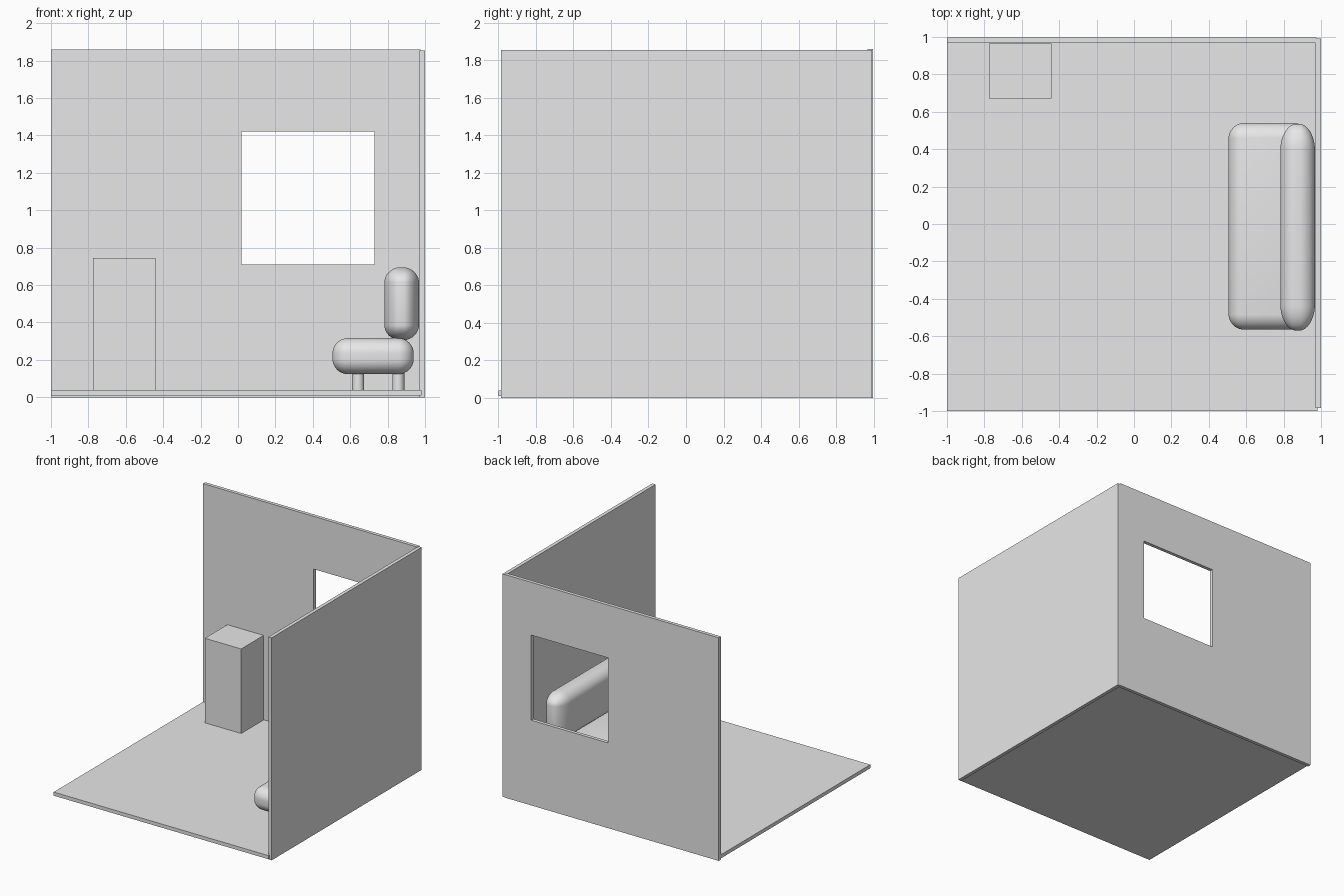
import bpy, bmesh
from mathutils import Vector

if "Cube" in bpy.data.objects:
    bpy.data.objects.remove(bpy.data.objects["Cube"])

grey = bpy.data.materials.new("light_grey")
grey.diffuse_color = (0.8, 0.8, 0.8, 1)
grey.use_nodes = True
grey.node_tree.nodes["Principled BSDF"].inputs["Base Color"].default_value = grey.diffuse_color


def finish(name, bm, smooth=False):
    bmesh.ops.recalc_face_normals(bm, faces=bm.faces)
    me = bpy.data.meshes.new(name)
    bm.to_mesh(me)
    bm.free()
    me.materials.append(grey)
    for p in me.polygons:
        p.use_smooth = smooth
    ob = bpy.data.objects.new(name, me)
    bpy.context.collection.objects.link(ob)
    return ob


def box(name, lo, hi):
    lo, hi = Vector(lo), Vector(hi)
    bm = bmesh.new()
    bmesh.ops.create_cube(bm, size=1)
    for v in bm.verts:
        v.co = (lo + hi) / 2 + v.co * (hi - lo)
    return finish(name, bm)


def cushion(name, lo, hi, radii, bulge):
    """Box with rounded edges (own radius per axis) and softly swollen faces."""
    lo, hi = Vector(lo), Vector(hi)
    half = (hi - lo) / 2
    bm = bmesh.new()
    bmesh.ops.create_cube(bm, size=2)
    bmesh.ops.subdivide_edges(bm, edges=bm.edges[:], cuts=14, use_grid_fill=True)
    for v in bm.verts:
        n = v.co.normalized()
        q = Vector([(half[i] - radii[i]) * (1 if n[i] > 0 else -1) + radii[i] * n[i]
                    for i in range(3)])
        u = [q[i] / half[i] for i in range(3)]
        # thin axis swells slightly towards the middle
        q[bulge] *= 1 - 0.06 * max(abs(u[i]) for i in range(3) if i != bulge) ** 4
        v.co = (lo + hi) / 2 + q
    return finish(name, bm, True)


# Room shell
box("floor", (-1, -1, 0.01), (0.98, 0.975, 0.04))
box("right_wall", (0.97, -0.985, 0), (1, 0.992, 1.855))

# Back wall: a 3 x 3 grid outline with the middle cell left open as the window
xs, zs = (-1, 0.02, 0.73, 0.975), (0, 0.71, 1.42, 1.86)
bm = bmesh.new()
grid = [[bm.verts.new((x, 0.968, z)) for x in xs] for z in zs]
for j in range(3):
    for i in range(3):
        if (i, j) != (1, 1):
            bm.faces.new((grid[j][i], grid[j][i + 1], grid[j + 1][i + 1], grid[j + 1][i]))
ext = bmesh.ops.extrude_face_region(bm, geom=bm.faces[:], use_keep_orig=True)
for e in ext["geom"]:
    if isinstance(e, bmesh.types.BMVert):
        e.co.y = 0.997
finish("back_wall", bm)

# Cabinet against the back wall
box("cabinet", (-0.775, 0.67, 0.04), (-0.44, 0.966, 0.745))

# Sofa
cushion("sofa_seat", (0.505, -0.565, 0.12), (0.94, 0.54, 0.32), (0.085, 0.085, 0.085), 2)
cushion("sofa_back", (0.78, -0.57, 0.305), (0.97, 0.535, 0.695), (0.085, 0.14, 0.085), 0)

# Four round sofa legs
for x, side in ((0.642, "front"), (0.857, "rear")):
    for y, end in ((-0.45, "near"), (0.425, "far")):
        bm = bmesh.new()
        bmesh.ops.create_cone(bm, cap_ends=True, segments=32, radius1=0.032,
                              radius2=0.032, depth=0.12)
        bmesh.ops.translate(bm, verts=bm.verts, vec=(x, y, 0.098))
        leg = finish(f"{side}_{end}_leg", bm)
        for p in leg.data.polygons:
            p.use_smooth = len(p.vertices) == 4
        for e in leg.data.edges:
            z0, z1 = (leg.data.vertices[k].co.z for k in e.vertices)
            e.use_edge_sharp = abs(z0 - z1) < 1e-5
